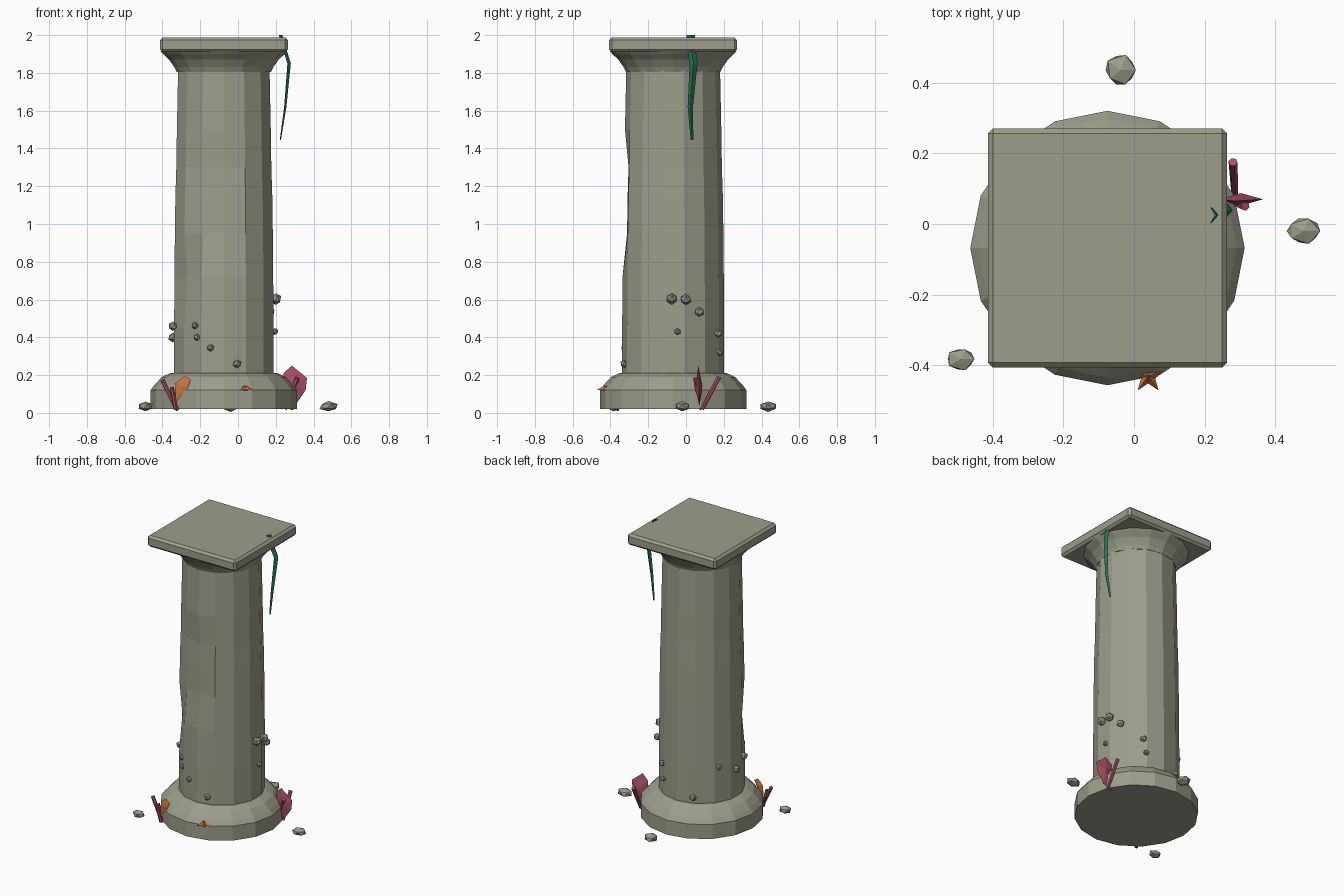
import bpy, bmesh, math, random
from mathutils import Vector

if "Cube" in bpy.data.objects:
    bpy.data.objects.remove(bpy.data.objects["Cube"])

random.seed(4)
CX, CY = -0.075, -0.068      # column axis


def material(name, rgb):
    m = bpy.data.materials.new(name)
    m.diffuse_color = (*rgb, 1)
    m.use_nodes = True
    m.node_tree.nodes["Principled BSDF"].inputs["Base Color"].default_value = m.diffuse_color
    return m


STONE = material("weathered stone", (0.34, 0.34, 0.265))
GREEN = material("sea green", (0.018, 0.17, 0.085))
PINK = material("coral pink", (0.40, 0.085, 0.135))
ORANGE = material("orange", (0.58, 0.18, 0.055))


def finish(name, bm, mat):
    bmesh.ops.recalc_face_normals(bm, faces=bm.faces)
    me = bpy.data.meshes.new(name)
    bm.to_mesh(me)
    bm.free()
    me.materials.append(mat)
    ob = bpy.data.objects.new(name, me)
    bpy.context.collection.objects.link(ob)
    return ob


def loft(name, rings, mat):
    """Closed skin through rings of points, capped at both ends."""
    bm = bmesh.new()
    vr = [[bm.verts.new(p) for p in ring] for ring in rings]
    n = len(vr[0])
    for a, b in zip(vr, vr[1:]):
        for i in range(n):
            j = (i + 1) % n
            bm.faces.new((a[i], a[j], b[j], b[i]))
    bm.faces.new(vr[0])
    bm.faces.new(vr[-1])
    return finish(name, bm, mat)


def ring(r, z, n, dent=None):
    pts = []
    for i in range(n):
        a = -math.pi / 2 + 2 * math.pi * i / n
        q = r - (dent(i, z) if dent else 0)
        pts.append((CX + q * math.cos(a), CY + q * math.sin(a), z))
    return pts


def turned(name, profile, n, dent=None):
    return loft(name, [ring(r, z, n, dent) for r, z in profile], STONE)


# round base with rounded shoulder
turned("base", [(0.388, 0.02), (0.388, 0.12), (0.366, 0.15),
                (0.328, 0.19), (0.285, 0.21)], 16)


# fourteen-sided tapering shaft, worn on the front edges
def wear(i, z):
    if i in (0, 13) and 0.8 < z < 1.45:
        return 0.022 if i == 0 else 0.012
    if i == 12 and 0.5 < z < 0.8:
        return 0.02
    return 0


turned("shaft", [(0.27, 0.19), (0.27, 0.45), (0.268, 0.72), (0.266, 0.95),
                 (0.263, 1.15), (0.258, 1.3), (0.255, 1.5), (0.248, 1.83)], 14, wear)

# flared capital
turned("capital_flare", [(0.25, 1.805), (0.262, 1.83), (0.29, 1.87),
                         (0.322, 1.9), (0.335, 1.915)], 16)

# square top slab
bm = bmesh.new()
bmesh.ops.create_cube(bm, size=1)
for v in bm.verts:
    v.co = (CX + v.co.x * 0.677, CY + v.co.y * 0.677, 1.949 + v.co.z * 0.078)
bmesh.ops.bevel(bm, geom=bm.edges[:], offset=0.015, segments=1, affect='EDGES')
finish("top_slab", bm, STONE)

# hanging folded weed blade
path = [(0.225, 0.025, 2.0, 0.022), (0.245, 0.028, 1.93, 0.022), (0.27, 0.04, 1.85, 0.021),
        (0.25, 0.023, 1.62, 0.014), (0.224, 0.032, 1.445, 0.007)]
loft("hanging_weed", [[(x - w * 0.4, y - w, z), (x + w * 0.45, y, z),
                       (x - w * 0.4, y + w, z), (x + w * 0.15, y, z)]
                      for x, y, z, w in path], GREEN)


# faceted lumps: loose stones and barnacles
def lump(name, c, size, jitter, sub=1):
    bm = bmesh.new()
    bmesh.ops.create_icosphere(bm, subdivisions=sub, radius=1)
    for v in bm.verts:
        k = 1 + random.uniform(-jitter, jitter)
        v.co = [c[i] + v.co[i] * size[i] * k for i in range(3)]
    finish(name, bm, STONE)


for i, (x, y, sx, sy) in enumerate([(-0.49, -0.382, 0.043, 0.034),
                                    (0.48, -0.02, 0.05, 0.04),
                                    (-0.037, 0.435, 0.047, 0.047)]):
    lump(f"loose_stone_{i + 1}", (x, y, 0.034), (sx, sy, 0.027), 0.1)

barnacles = [(0.2, -0.075, 0.605, 0.03), (0.2, 0.0, 0.6, 0.03), (0.17, 0.07, 0.535, 0.026),
             (0.195, -0.045, 0.43, 0.018), (0.065, 0.17, 0.42, 0.022), (0.05, 0.18, 0.32, 0.02),
             (-0.18, 0.18, 0.25, 0.024), (-0.228, -0.29, 0.462, 0.02), (-0.217, -0.29, 0.4, 0.02),
             (-0.145, -0.325, 0.345, 0.02), (-0.005, -0.325, 0.26, 0.023), (-0.345, -0.14, 0.46, 0.025),
             (-0.345, -0.06, 0.4, 0.025), (-0.3, 0.07, 0.45, 0.02), (-0.345, -0.1, 0.185, 0.02)]
for i, (x, y, z, r) in enumerate(barnacles):
    lump(f"barnacle_{i + 1}", (x, y, z), (r, r, r), 0.08)


# coral branches: six-sided tapered sticks
def stick(name, a, b, r0, r1, mat):
    a, b = Vector(a), Vector(b)
    d = (b - a).normalized()
    u = d.orthogonal().normalized()
    w = d.cross(u)
    loft(name, [[p + r * (u * math.cos(t * math.pi / 3) + w * math.sin(t * math.pi / 3))
                 for t in range(6)] for p, r in ((a, r0), (b, r1))], mat)


stick("right_coral_branch_1", (0.285, 0.085, 0.02), (0.28, 0.175, 0.19), 0.01, 0.013, PINK)
stick("right_coral_branch_2", (0.25, 0.08, 0.02), (0.315, 0.05, 0.185), 0.01, 0.013, PINK)
stick("left_coral_branch_1", (-0.325, -0.365, 0.02), (-0.40, -0.36, 0.175), 0.011, 0.012, PINK)
stick("left_coral_branch_2", (-0.33, -0.37, 0.02), (-0.35, -0.385, 0.135), 0.011, 0.011, PINK)
stick("left_coral_branch_3", (-0.32, -0.365, 0.015), (-0.375, -0.335, 0.12), 0.01, 0.01, PINK)


# fan corals: flat outline with a lens-like thickness
def fan(name, outline, thick, mat):
    pts = [Vector(p) for p in outline]
    c = sum(pts, Vector()) / len(pts)
    n = (pts[1] - pts[0]).cross(pts[2] - pts[0]).normalized() * thick
    bm = bmesh.new()
    rim = [bm.verts.new(p) for p in pts]
    for s in (-1, 1):
        mid = bm.verts.new(c + n * s)
        for i in range(len(rim)):
            bm.faces.new((rim[i], rim[(i + 1) % len(rim)], mid))
    finish(name, bm, mat)


fan("right_fan_coral", [(0.25, 0.07, 0.03), (0.24, 0.07, 0.21), (0.285, 0.065, 0.25),
                        (0.365, 0.07, 0.185), (0.358, 0.07, 0.12), (0.31, 0.07, 0.05)], 0.018, PINK)
fan("left_fan_coral", [(-0.33, -0.375, 0.055), (-0.33, -0.37, 0.16), (-0.285, -0.38, 0.195),
                       (-0.25, -0.388, 0.175), (-0.265, -0.392, 0.135)], 0.01, ORANGE)

# starfish resting on the base edge
bm = bmesh.new()
sx, sy, sz = 0.04, -0.43, 0.122
rim = []
for i in range(10):
    a = math.pi / 2 + i * math.pi / 5
    r = 0.05 if i % 2 == 0 else 0.021
    rim.append(bm.verts.new((sx + r * math.cos(a), sy + r * math.sin(a), sz)))
peak, under = bm.verts.new((sx, sy, sz + 0.024)), bm.verts.new((sx, sy, sz - 0.004))
for i in range(10):
    for m in (peak, under):
        bm.faces.new((rim[i], rim[(i + 1) % 10], m))
finish("starfish", bm, ORANGE)
